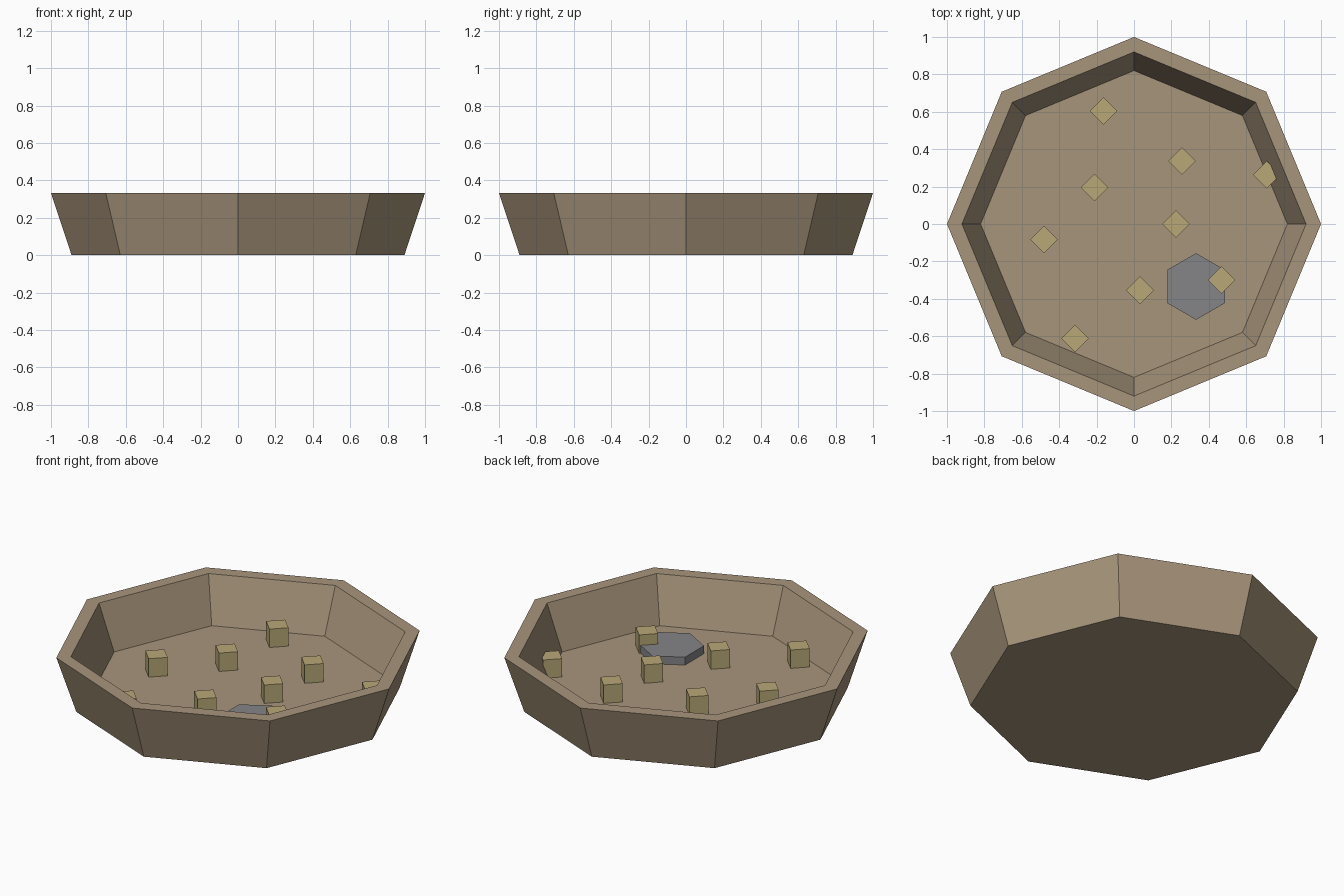
import bpy, bmesh
from math import sin, cos, pi

if "Cube" in bpy.data.objects:
    bpy.data.objects.remove(bpy.data.objects["Cube"], do_unlink=True)


def material(name, rgb):
    m = bpy.data.materials.new(name)
    m.use_nodes = True
    m.diffuse_color = (*rgb, 1)
    m.node_tree.nodes["Principled BSDF"].inputs["Base Color"].default_value = (*rgb, 1)
    return m


def turned(name, sides, profile, mat, location=(0, 0, 0), phase=0.0):
    """Flat-sided solid from a profile of (radius, height) rings, capped at both ends."""
    bm = bmesh.new()
    rings = []
    for r, z in profile:
        angles = [phase + 2 * pi * i / sides for i in range(sides)]
        rings.append([bm.verts.new((r * cos(a), r * sin(a), z)) for a in angles])
    for low, high in zip(rings, rings[1:]):
        for i in range(sides):
            j = (i + 1) % sides
            bm.faces.new((low[i], low[j], high[j], high[i]))
    bm.faces.new(rings[0][::-1])
    bm.faces.new(rings[-1])
    bmesh.ops.recalc_face_normals(bm, faces=bm.faces)
    mesh = bpy.data.meshes.new(name)
    bm.to_mesh(mesh)
    bm.free()
    mesh.materials.append(mat)
    obj = bpy.data.objects.new(name, mesh)
    obj.location = location
    bpy.context.collection.objects.link(obj)
    return obj


tan = material("tan clay", (0.39, 0.30, 0.20))
straw = material("straw yellow", (0.48, 0.39, 0.185))
grey = material("stone grey", (0.235, 0.235, 0.25))

FLOOR = 0.067
HEIGHT = 0.333

# Octagonal tray: outer wall, flat rim, inner wall and floor
turned("tray", 8, [(0.89, 0), (1, HEIGHT), (0.92, HEIGHT), (0.82, FLOOR)], tan)

# Flat six-sided stone
turned("stone", 6, [(0.178, 0), (0.178, 0.047)], grey, (0.332, -0.334, FLOOR), pi / 2)

# Scattered blocks, one of them partly sunk into the wall
spots = [(-0.163, 0.604), (0.257, 0.337), (-0.211, 0.195), (0.71, 0.263), (0.225, 0),
         (-0.481, -0.083), (0.032, -0.354), (0.468, -0.299), (-0.316, -0.612)]
for n, (x, y) in enumerate(spots, 1):
    turned(f"block_{n}", 4, [(0.074, 0), (0.074, 0.11)], straw, (x, y, FLOOR))
